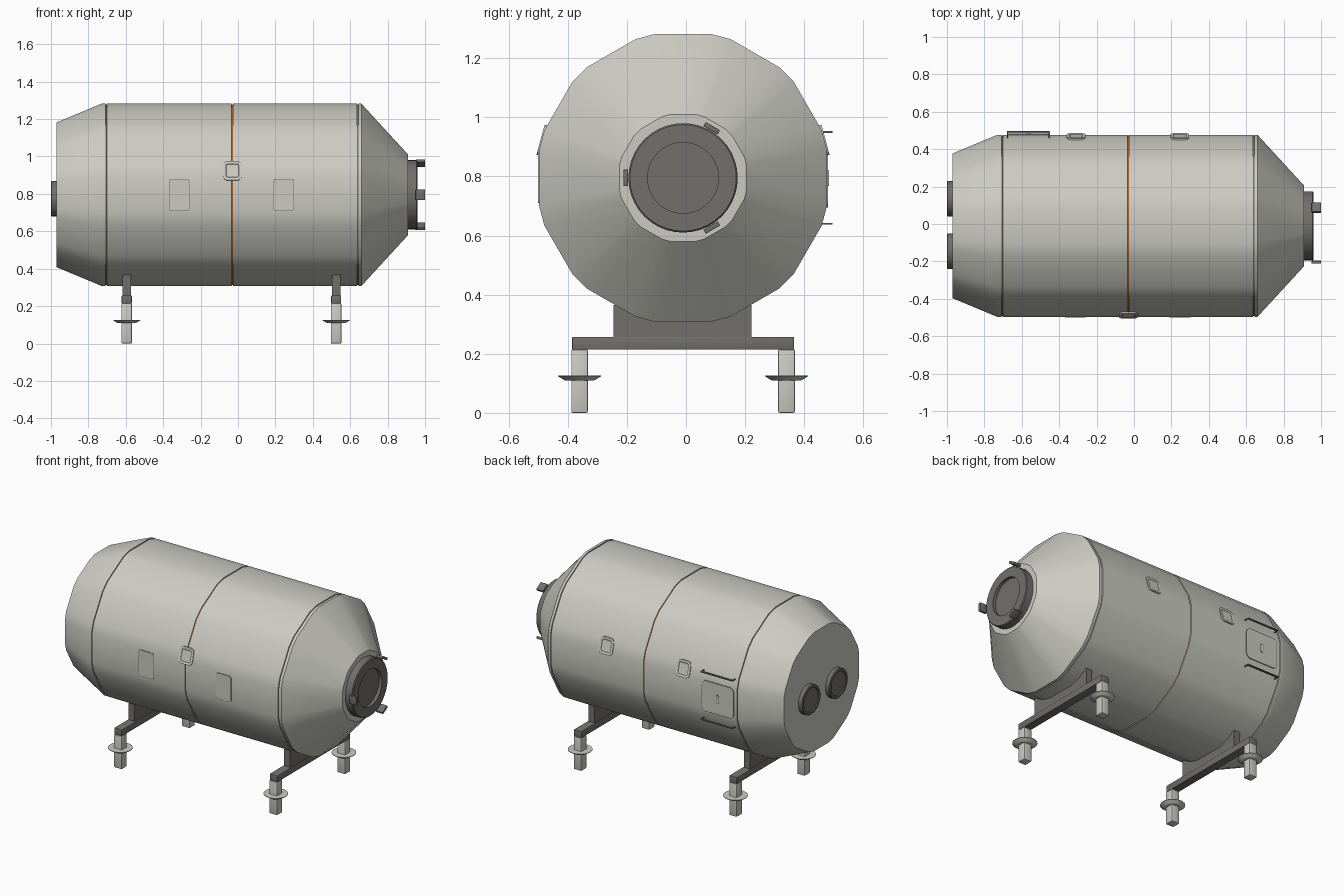
import bpy, bmesh
from math import sin, cos, pi, radians
from mathutils import Matrix, Vector

if "Cube" in bpy.data.objects:
    bpy.data.objects.remove(bpy.data.objects["Cube"], do_unlink=True)

CY, CZ = -0.01, 0.795      # long axis of the hull
FLAT = cos(radians(11))    # corner radius to flat radius


def material(name, rgb):
    m = bpy.data.materials.new(name)
    m.use_nodes = True
    m.diffuse_color = (*rgb, 1)
    m.node_tree.nodes["Principled BSDF"].inputs["Base Color"].default_value = (*rgb, 1)
    return m


LIGHT = material("light grey", (0.60, 0.60, 0.545))
DARK = material("dark grey", (0.165, 0.16, 0.15))
ORANGE = material("orange", (0.70, 0.20, 0.04))


def finish(name, bm, mats, smooth=True):
    bmesh.ops.recalc_face_normals(bm, faces=bm.faces)
    me = bpy.data.meshes.new(name)
    bm.to_mesh(me)
    bm.free()
    ob = bpy.data.objects.new(name, me)
    bpy.context.collection.objects.link(ob)
    for m in mats:
        me.materials.append(m)
    if smooth:
        bpy.ops.object.select_all(action='DESELECT')
        ob.select_set(True)
        bpy.context.view_layer.objects.active = ob
        bpy.ops.object.shade_smooth_by_angle(angle=radians(30))
    return ob


def round_angles(n):
    return [2 * pi * i / n for i in range(n)]


def lathe(name, profile, angles, mats, matrix, paint=None):
    """Spin (along, radius) pairs about local z and cap both ends."""
    bm = bmesh.new()
    rings = [[bm.verts.new((r * cos(a), r * sin(a), h)) for a in angles] for h, r in profile]
    n = len(angles)
    for k, (lo, hi) in enumerate(zip(rings, rings[1:])):
        for i in range(n):
            j = (i + 1) % n
            f = bm.faces.new((lo[i], lo[j], hi[j], hi[i]))
            f.material_index = paint(k) if paint else 0
    bm.faces.new(rings[0])
    bm.faces.new(rings[-1])
    bm.transform(matrix)
    return finish(name, bm, mats)


def box(name, lo, hi, mat, bevel=0.0):
    bm = bmesh.new()
    bmesh.ops.create_cube(bm, size=1)
    lo, hi = Vector(lo), Vector(hi)
    bm.transform(Matrix.Translation((lo + hi) / 2) @ Matrix.Diagonal((*(hi - lo), 1)))
    if bevel:
        bmesh.ops.bevel(bm, geom=bm.edges[:], offset=bevel, segments=2, profile=0.5, affect='EDGES')
    return finish(name, bm, [mat])


def plate(name, w, h, corner, thick, matrix, mats, insets=()):
    """Rounded plate in local xy; insets are (width, depth, material index)."""
    bm = bmesh.new()
    pts = []
    for q, (sx, sy) in enumerate(((1, 1), (-1, 1), (-1, -1), (1, -1))):
        for s in range(5):
            a = pi / 2 * (q + s / 4)
            pts.append((sx * (w / 2 - corner) + corner * cos(a),
                        sy * (h / 2 - corner) + corner * sin(a), 0))
    base = bm.faces.new([bm.verts.new(p) for p in pts])
    geom = bmesh.ops.extrude_face_region(bm, geom=[base])["geom"]
    bmesh.ops.translate(bm, verts=[g for g in geom if isinstance(g, bmesh.types.BMVert)],
                        vec=(0, 0, thick))
    top = next(g for g in geom if isinstance(g, bmesh.types.BMFace))
    bm.normal_update()
    for width, depth, index in insets:
        rim = bmesh.ops.inset_region(bm, faces=[top], thickness=width)["faces"]
        for v in top.verts:
            v.co.z -= depth
        for f in rim:
            f.material_index = index
    bm.transform(matrix)
    return finish(name, bm, mats)


def on_side(x, side, tilt=0.0, radius=0.0):
    """Local z points outward from the hull on the given y side."""
    out = Vector((0, side * cos(tilt), sin(tilt)))
    up = Vector((0, -side * sin(tilt), cos(tilt)))
    rot = Matrix((up.cross(out), up, out)).transposed().to_4x4()
    return Matrix.Translation(Vector((x, CY, CZ)) + out * radius) @ rot


def along_x(y=CY, z=CZ):
    return Matrix.Translation((0, y, z)) @ Matrix.Rotation(pi / 2, 4, 'Y')


# Hull: twelve flats with narrow chamfers, cut by three seam grooves
hull_angles = [radians(30 * k + 15 + d) for k in range(12) for d in (-4, 4)]
R = 0.487
profile = [(-0.97, 0.387), (-0.73, R)]
for x in (-0.705, -0.03, 0.64):
    profile += [(x - 0.004, R), (x - 0.003, R - 0.005), (x + 0.003, R - 0.005), (x + 0.004, R)]
profile += [(0.66, R), (0.91, 0.215)]
hull_paint = {3: 1, 7: 2, 11: 1}
lathe("hull", [(x, r / FLAT) for x, r in profile], hull_angles, [LIGHT, DARK, ORANGE],
      along_x(), lambda k: hull_paint.get(k, 0))

# Docking ring with recessed hatch
lathe("docking_ring", [(0.90, 0.185), (0.955, 0.185), (0.96, 0.18), (0.96, 0.12),
                       (0.94, 0.12)], round_angles(40), [DARK], along_x())

# Three docking guides around the ring
for i in range(3):
    tab = box("docking_guide", (0.95, -0.028, 0.186), (1.0, 0.028, 0.202), DARK, 0.002)
    tab.data.transform(Matrix.Translation((0, CY, CZ)) @ Matrix.Rotation(radians(90 + 120 * i), 4, 'X'))

# Two ports on the tail
for y in (-0.145, 0.135):
    lathe("tail_port", [(-0.96, 0.095), (-0.996, 0.095), (-1.0, 0.091), (-1.0, 0.078),
                        (-0.995, 0.075)], round_angles(32), [DARK], along_x(y, 0.775))

# Windows on the upper chamfers
for x, side in ((-0.03, -1), (-0.31, 1), (0.245, 1)):
    plate("window", 0.1, 0.105, 0.025, 0.009, on_side(x, side, radians(15), 0.49),
          [LIGHT, DARK], [(0.013, 0, 0), (0.007, 0.004, 1), (0.007, 0, 0)])

# Front access panels
for x in (-0.315, 0.245):
    plate("access_panel", 0.11, 0.17, 0.012, 0.004, on_side(x, -1, 0, R - 0.001),
          [LIGHT, DARK], [(0.003, 0, 1)])

# Rear side hatch with handle slot and two rails
plate("side_hatch", 0.23, 0.2, 0.03, 0.005, on_side(-0.565, 1, 0, R - 0.001),
      [LIGHT, DARK], [(0.003, 0, 1)])
plate("hatch_handle", 0.022, 0.055, 0.008, 0.004, on_side(-0.565, 1, 0, R + 0.003),
      [LIGHT, DARK], [(0.004, 0.002, 1)])
for z in (0.95, 0.64):
    box("hand_rail", (-0.68, 0.484, z - 0.003), (-0.45, 0.496, z + 0.003), DARK, 0.001)
    for x in (-0.677, -0.453):
        box("rail_foot", (x - 0.003, 0.45, z - 0.003), (x + 0.003, 0.49, z + 0.003), DARK)

# Stands: saddle, cross beam and two posts with flanges
for x in (-0.595, 0.525):
    box("saddle", (x - 0.022, -0.245, 0.25), (x + 0.022, 0.222, 0.365), DARK)
    box("cross_beam", (x - 0.027, -0.385, 0.214), (x + 0.027, 0.366, 0.257), DARK, 0.003)
    for side in (-1, 1):
        y = CY + side * 0.35
        box("post", (x - 0.028, y - 0.028, 0), (x + 0.028, y + 0.028, 0.215), LIGHT, 0.005)
        lathe("post_flange", [(0.11, 0.05), (0.124, 0.073), (0.127, 0.073)], round_angles(24),
              [LIGHT], Matrix.Translation((x, y, 0)))
